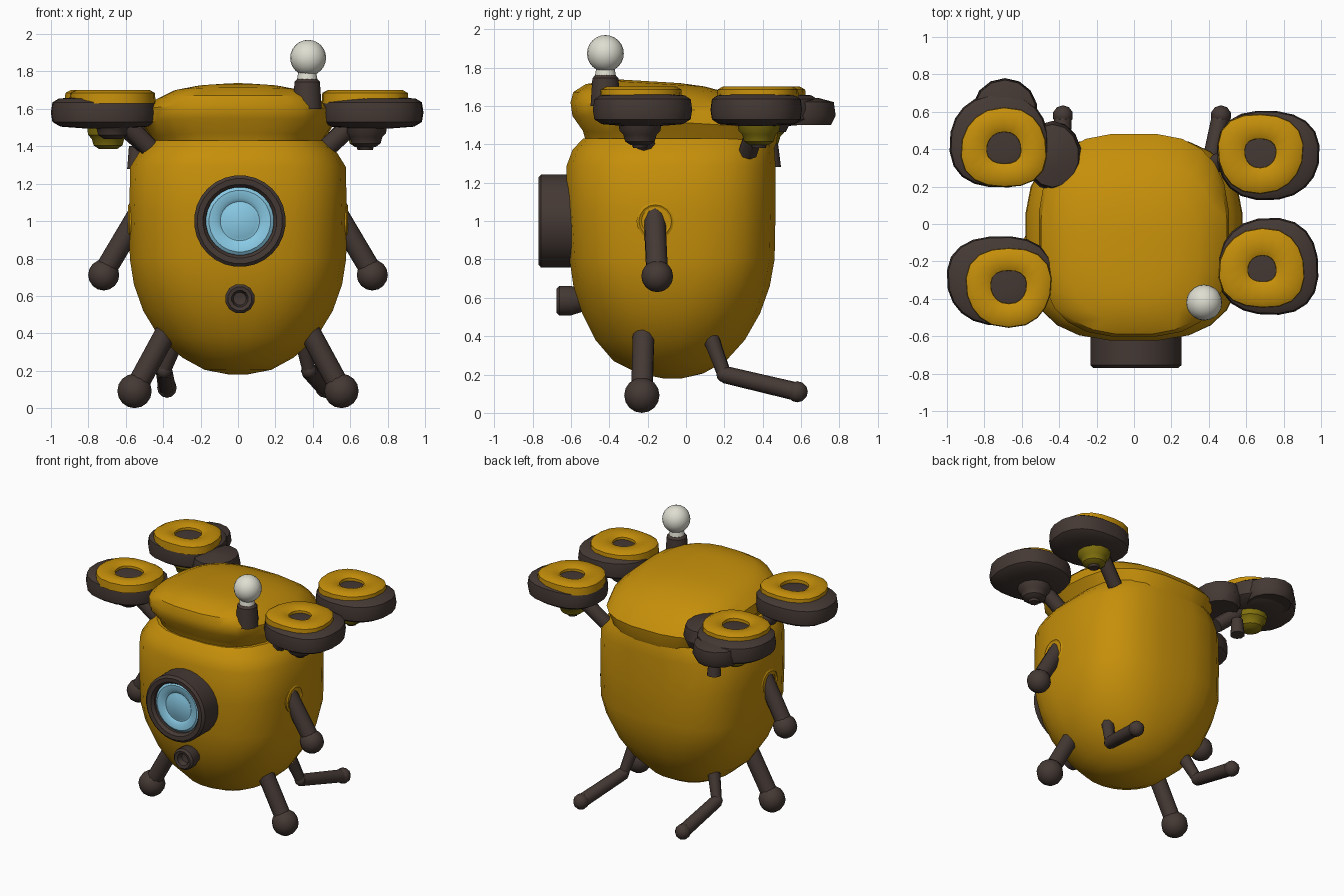
import bpy, bmesh, math
from mathutils import Vector, Matrix

if "Cube" in bpy.data.objects:
    bpy.data.objects.remove(bpy.data.objects["Cube"])


def make_mat(name, rgb):
    m = bpy.data.materials.new(name)
    m.diffuse_color = (*rgb, 1)
    m.use_nodes = True
    m.node_tree.nodes["Principled BSDF"].inputs["Base Color"].default_value = m.diffuse_color
    return m


YELLOW = make_mat("amber_yellow", (0.56, 0.275, 0.003))
DARK = make_mat("dark_brown", (0.058, 0.040, 0.034))
BLUE = make_mat("lens_blue", (0.25, 0.59, 0.78))
WHITE = make_mat("bulb_white", (0.74, 0.73, 0.64))
OLIVE = make_mat("olive", (0.22, 0.165, 0.004))


def finish(name, bm, mat, angle=35):
    bmesh.ops.remove_doubles(bm, verts=bm.verts, dist=1e-5)
    bmesh.ops.recalc_face_normals(bm, faces=bm.faces)
    me = bpy.data.meshes.new(name)
    bm.to_mesh(me)
    bm.free()
    me.materials.append(mat)
    ob = bpy.data.objects.new(name, me)
    bpy.context.collection.objects.link(ob)
    bpy.ops.object.select_all(action='DESELECT')
    ob.select_set(True)
    bpy.context.view_layer.objects.active = ob
    bpy.ops.object.shade_smooth_by_angle(angle=math.radians(angle))
    return ob


def skin(bm, rings, closed=False):
    """Bridge rings of points, capping both ends unless closed."""
    vs = [[bm.verts.new(p) for p in r] for r in rings]
    n = len(vs[0])
    pairs = list(zip(vs, vs[1:])) + ([(vs[-1], vs[0])] if closed else [])
    for a, b in pairs:
        for i in range(n):
            j = (i + 1) % n
            bm.faces.new((a[i], a[j], b[j], b[i]))
    if not closed:
        bm.faces.new(vs[0][::-1])
        bm.faces.new(vs[-1])


def squircle(t, p):
    """Point on a unit rounded square; p = 2 is a circle."""
    c, s = math.cos(t), math.sin(t)
    return (math.copysign(abs(c) ** (2 / p), c), math.copysign(abs(s) ** (2 / p), s))


def loft(name, rows, mat, n=24, tilt=0.0):
    """Rounded-square sections: z, half width, front y, back y, squareness."""
    rings = []
    for z, hx, y0, y1, p in rows:
        ring = []
        for i in range(n):
            u, v = squircle(2 * math.pi * (i + 0.5) / n, p)
            y = (y0 + y1) / 2 + (y1 - y0) / 2 * v
            ring.append((hx * u, y, z - tilt * (y + 0.3)))
        rings.append(ring)
    bm = bmesh.new()
    skin(bm, rings)
    return finish(name, bm, mat)


def lathe(name, prof, mat, loc, scale=(1, 1), axis='Z', n=20, closed=False, wob=0.0, p=2):
    """Spin (radius, height) points about z, or about -y for axis='Y'."""
    rings = []
    for r, h in prof:
        ring = []
        for i in range(n):
            t = 2 * math.pi * (i + 0.5) / n
            k = r * (1 + wob * math.sin(3 * t + loc[0] * 7 + loc[1] * 5))
            u, v = squircle(t, p)
            ring.append(Vector((k * u * scale[0], k * v * scale[1], h)))
        rings.append(ring)
    bm = bmesh.new()
    skin(bm, rings, closed)
    if axis == 'Y':
        bm.transform(Matrix.Rotation(math.pi / 2, 4, 'X'))
    bm.transform(Matrix.Translation(loc))
    return finish(name, bm, mat)


def rod(name, a, b, r, mat, n=10, r2=None):
    a, b = Vector(a), Vector(b)
    d = b - a
    bm = bmesh.new()
    bmesh.ops.create_cone(bm, cap_ends=True, segments=n, radius1=r,
                          radius2=r2 or r, depth=d.length)
    bm.transform(Matrix.Translation((a + b) / 2) @ d.to_track_quat('Z', 'Y').to_matrix().to_4x4())
    return finish(name, bm, mat, 50)


def ball(name, loc, r, mat, u=12, v=8):
    bm = bmesh.new()
    bmesh.ops.create_uvsphere(bm, u_segments=u, v_segments=v, radius=r)
    bm.transform(Matrix.Translation(loc))
    return finish(name, bm, mat, 50)


# Egg-shaped body with squared shoulders
loft("body", [(0.18, 0.05, -0.12, -0.02, 2), (0.205, 0.18, -0.25, 0.09, 2),
              (0.27, 0.30, -0.38, 0.21, 2.1), (0.38, 0.425, -0.475, 0.31, 2.2),
              (0.52, 0.51, -0.545, 0.39, 2.4), (0.66, 0.56, -0.59, 0.44, 2.6),
              (0.80, 0.582, -0.61, 0.465, 2.8), (1.05, 0.585, -0.625, 0.47, 2.8),
              (1.29, 0.58, -0.625, 0.47, 2.8), (1.37, 0.53, -0.595, 0.465, 2.8),
              (1.43, 0.47, -0.54, 0.45, 2.8)], YELLOW)
# Domed lid, overhanging in front and sloping down toward the back
loft("lid", [(1.40, 0.43, -0.525, 0.455, 2.8), (1.455, 0.46, -0.54, 0.475, 2.8),
             (1.53, 0.51, -0.595, 0.485, 2.8), (1.60, 0.50, -0.605, 0.42, 2.8),
             (1.655, 0.44, -0.59, 0.33, 2.8), (1.70, 0.35, -0.525, 0.22, 2.6),
             (1.725, 0.23, -0.42, 0.10, 2.4), (1.735, 0.10, -0.34, -0.03, 2)],
     YELLOW, tilt=0.06)

# Lens barrel with rounded rim, blue lens and its raised centre
lathe("lens_barrel", [(0.245, 0), (0.245, 0.185), (0.228, 0.20), (0.198, 0.197),
                      (0.182, 0.175), (0.18, 0)], DARK, (0.01, -0.57, 1.0), axis='Y',
      n=28, closed=True)
lathe("lens", [(0.183, 0), (0.183, 0.155), (0.165, 0.168), (0.125, 0.165), (0.105, 0.15),
               (0.098, 0.15), (0.09, 0.155)], BLUE, (0.01, -0.57, 1.0), axis='Y', n=28)
# Small nozzle under the lens
lathe("nozzle", [(0.06, 0), (0.08, 0.06), (0.08, 0.12), (0.065, 0.135), (0.045, 0.13),
                 (0.035, 0.09), (0.01, 0.085)], DARK, (0.01, -0.54, 0.585), axis='Y', n=12)

# Lamp on the lid
lathe("lamp_base", [(0.08, 1.60), (0.075, 1.68), (0.07, 1.745), (0.055, 1.76)], DARK,
      (0.37, -0.42, 0), n=12)
rod("lamp_neck", (0.37, -0.42, 1.74), (0.37, -0.42, 1.81), 0.058, WHITE, 12, 0.045)
ball("lamp_bulb", (0.375, -0.42, 1.873), 0.096, WHITE, 20, 12)

# Rotors: guard centre, guard radii, ring centre, hole radius, motor colour, motor bottom
rotors = {"front_right": ((0.72, -0.23), (0.27, 0.26), (0.685, -0.24), 0.072, DARK, 1.395),
          "front_left": ((-0.715, -0.30), (0.285, 0.24), (-0.67, -0.335), 0.092, DARK, 1.44),
          "back_right": ((0.715, 0.37), (0.275, 0.24), (0.675, 0.38), 0.08, OLIVE, 1.395),
          "back_left": ((-0.72, 0.44), (0.265, 0.25), (-0.695, 0.405), 0.088, OLIVE, 1.385)}
for tag, (c, rad, rc, hole, motor, low) in rotors.items():
    side = 1 if c[0] > 0 else -1
    lathe("rotor_guard_" + tag, [(0.35, 1.495), (0.82, 1.505), (0.97, 1.53), (1.0, 1.58),
                                 (0.97, 1.635), (0.85, 1.655), (0.3, 1.668)], DARK,
          (*c, 0), rad, wob=0.02, p=2.35)
    lathe("rotor_ring_" + tag, [(hole, 1.63), (hole + 0.004, 1.685), (hole + 0.035, 1.70),
                                (0.195, 1.702), (0.226, 1.685), (0.23, 1.63)], YELLOW,
          (*rc, 0), (1, 0.93), n=18, closed=True, wob=0.03, p=2.3)
    # Motor, its cap, and the strut back to the body
    lathe("motor_" + tag, [(0.05, low), (0.08, low + 0.02), (0.09, low + 0.055),
                           (0.11, low + 0.075), (0.12, 1.53)], motor, (*rc, 0), n=12)
    if tag.endswith("right"):
        rod("motor_cap_" + tag, (rc[0], rc[1], 1.38), (rc[0], rc[1], 1.42), 0.035, DARK, 8, 0.05)
    rod("strut_" + tag, (0.44 * side, rc[1] * 0.85, 1.36), (rc[0] - 0.06 * side, rc[1], 1.53),
        0.052, DARK, 8)

# Extra lobes of the back left guard
lathe("guard_lobe_back", [(0.08, 1.51), (0.15, 1.50), (0.175, 1.55), (0.165, 1.62), (0.09, 1.64)],
      DARK, (-0.69, 0.605, 0), n=14)
lathe("guard_lobe_inner", [(0.05, 1.47), (0.13, 1.465), (0.155, 1.53), (0.14, 1.61), (0.05, 1.635)],
      DARK, (-0.435, 0.365, 0), (1, 1.2), n=14)
# Strut mount on the back left shoulder
rod("strut_mount", (-0.545, 0.445, 1.28), (-0.545, 0.44, 1.40), 0.05, DARK, 10, 0.04)

for s, tag in ((1, "right"), (-1, "left")):
    # Drooping arm with a ball hand and a socket rim
    rod("arm_" + tag, (0.53 * s, -0.165, 1.04), (0.72 * s, -0.15, 0.72), 0.058, DARK)
    ball("hand_" + tag, (0.718 * s, -0.15, 0.712), 0.083, DARK)
    bm = bmesh.new()
    rings = []
    for i in range(16):
        t = 2 * math.pi * i / 16
        rings.append([(s * (0.572 + 0.015 * math.cos(u)),
                       -0.16 + (0.085 + 0.015 * math.sin(u)) * math.cos(t),
                       1.0 + (0.085 + 0.015 * math.sin(u)) * math.sin(t))
                      for u in (k * math.pi / 3 for k in range(6))])
    skin(bm, rings, True)
    finish("arm_socket_" + tag, bm, YELLOW)
    # Front leg with a ball foot
    rod("front_leg_" + tag, (0.36 * s, -0.22, 0.45), (0.55 * s, -0.23, 0.10), 0.058, DARK)
    ball("front_foot_" + tag, (0.553 * s, -0.23, 0.092), 0.092, DARK)

# Bent back legs trailing behind
for tag, hip, knee, foot in (("right", (0.34, 0.13, 0.39), (0.38, 0.20, 0.20), (0.465, 0.58, 0.11)),
                             ("left", (-0.32, 0.13, 0.39), (-0.395, 0.20, 0.20), (-0.38, 0.58, 0.11))):
    rod("back_thigh_" + tag, hip, knee, 0.045, DARK, 8, 0.036)
    ball("back_knee_" + tag, knee, 0.042, DARK, 8, 6)
    rod("back_shin_" + tag, knee, foot, 0.045, DARK, 8, 0.048)
    ball("back_foot_" + tag, foot, 0.055, DARK, 10, 6)
